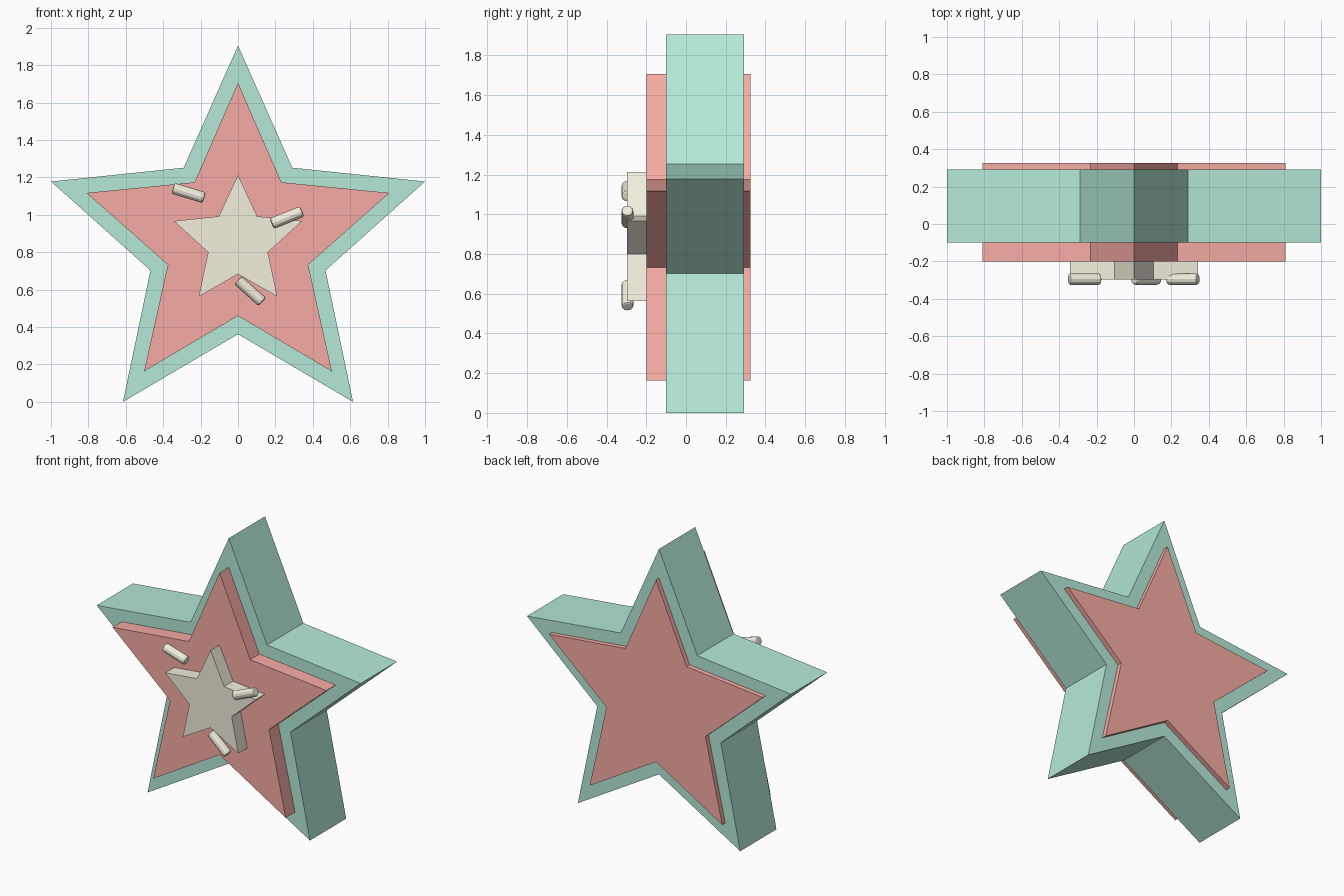
import bpy, bmesh, math
from mathutils import Matrix

if "Cube" in bpy.data.objects:
    bpy.data.objects.remove(bpy.data.objects["Cube"])


def material(name, rgb):
    m = bpy.data.materials.new(name)
    m.diffuse_color = (*rgb, 1)
    m.use_nodes = True
    m.node_tree.nodes["Principled BSDF"].inputs["Base Color"].default_value = m.diffuse_color
    return m


green = material("mint", (0.46, 0.82, 0.68))
red = material("pink", (0.93, 0.41, 0.37))
cream = material("cream", (0.90, 0.86, 0.73))


def add_object(name, bm, mat):
    bmesh.ops.recalc_face_normals(bm, faces=bm.faces)
    mesh = bpy.data.meshes.new(name)
    bm.to_mesh(mesh)
    bm.free()
    mesh.materials.append(mat)
    ob = bpy.data.objects.new(name, mesh)
    bpy.context.collection.objects.link(ob)
    return ob


def star(name, half, y0, y1, mat):
    """Extrude a star; half lists its right side from top tip to bottom notch."""
    outline = half + [(-x, z) for x, z in reversed(half[1:-1])]
    bm = bmesh.new()
    face = bm.faces.new([bm.verts.new((x, y0, z)) for x, z in outline])
    out = bmesh.ops.extrude_face_region(bm, geom=[face], use_keep_orig=True)
    verts = [g for g in out["geom"] if isinstance(g, bmesh.types.BMVert)]
    bmesh.ops.translate(bm, verts=verts, vec=(0, y1 - y0, 0))
    return add_object(name, bm, mat)


# Nested stars
star("outer_star", [(0, 1.905), (0.29, 1.252), (1.0, 1.178), (0.468, 0.703),
                    (0.615, 0.0), (0, 0.362)], -0.10, 0.292, green)
star("middle_star", [(0, 1.706), (0.232, 1.174), (0.81, 1.117), (0.375, 0.733),
                     (0.502, 0.163), (0, 0.46)], -0.20, 0.325, red)
star("centre_star", [(0, 1.213), (0.103, 0.992), (0.343, 0.967), (0.16, 0.80),
                     (0.21, 0.563), (0, 0.683)], -0.297, -0.19, cream)

# Small rounded sprinkles in front: x, z, tilt in degrees
for i, (x, z, tilt) in enumerate([(-0.264, 1.117, -17), (0.262, 0.986, 22), (0.065, 0.593, -42)]):
    bm = bmesh.new()
    bmesh.ops.create_cone(bm, cap_ends=True, segments=12, radius1=0.03, radius2=0.03,
                          depth=0.175, matrix=Matrix.Rotation(math.pi / 2, 4, 'Y'))
    rims = [e for e in bm.edges if any(len(f.verts) > 4 for f in e.link_faces)]
    bmesh.ops.bevel(bm, geom=rims, offset=0.01, segments=2, profile=0.5, affect='EDGES')
    ob = add_object(f"sprinkle_{i + 1}", bm, cream)
    ob.location = (x, -0.295, z)
    ob.rotation_euler = (0, -math.radians(tilt), 0)
